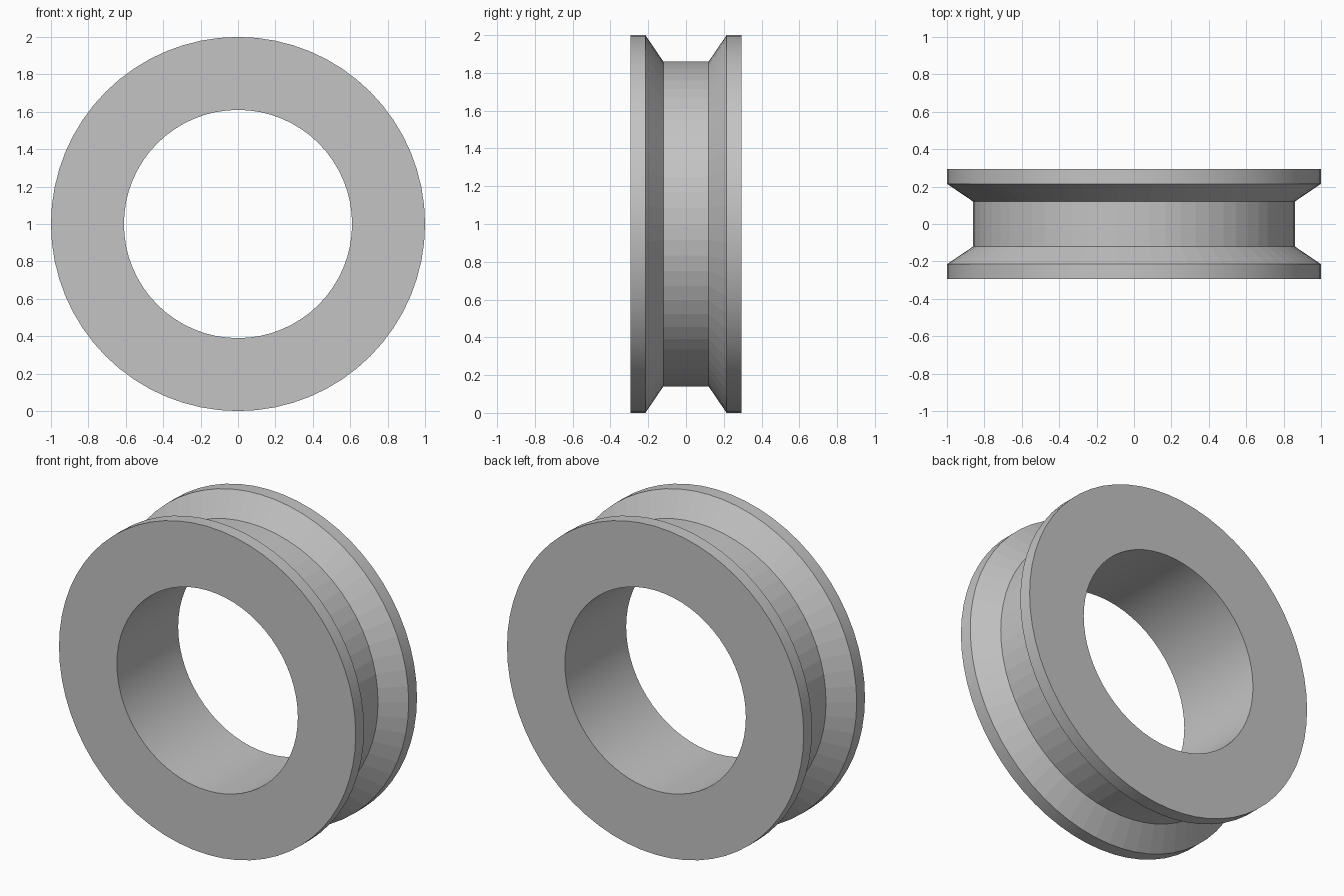
import bpy, bmesh, math
from mathutils import Vector

cube = bpy.data.objects.get("Cube")
if cube:
    bpy.data.objects.remove(cube, do_unlink=True)

SEGMENTS = 64
HOLE, FLOOR, RIM = 0.61, 0.86, 1.0
HALF_FLOOR, HALF_LIP, HALF_WIDTH = 0.12, 0.215, 0.295

# Plain grey material
grey = bpy.data.materials.new("plain grey")
grey.use_nodes = True
colour = (0.55, 0.55, 0.55, 1)
grey.diffuse_color = colour
grey.node_tree.nodes["Principled BSDF"].inputs["Base Color"].default_value = colour

# Half of the cross-section (radius, y), mirrored to a closed loop
half = [(HOLE, HALF_WIDTH), (RIM, HALF_WIDTH), (RIM, HALF_LIP), (FLOOR, HALF_FLOOR)]
profile = half + [(r, -y) for r, y in reversed(half)]

# Spin the section around the axle
bm = bmesh.new()
verts = [bm.verts.new((0, y, r)) for r, y in profile]
edges = [bm.edges.new((a, b)) for a, b in zip(verts, verts[1:] + verts[:1])]
bmesh.ops.spin(bm, geom=verts + edges, cent=(0, 0, 0), axis=(0, 1, 0),
               angle=math.tau, steps=SEGMENTS, use_merge=True)
bmesh.ops.remove_doubles(bm, verts=bm.verts, dist=0.0001)
bmesh.ops.recalc_face_normals(bm, faces=bm.faces)
bmesh.ops.translate(bm, verts=bm.verts, vec=Vector((0, 0, RIM)))

mesh = bpy.data.meshes.new("grooved_wheel")
bm.to_mesh(mesh)
bm.free()
mesh.materials.append(grey)
wheel = bpy.data.objects.new("grooved_wheel", mesh)
bpy.context.collection.objects.link(wheel)

# Smooth rims and hole, faceted groove
bpy.ops.object.select_all(action='DESELECT')
wheel.select_set(True)
bpy.context.view_layer.objects.active = wheel
bpy.ops.object.shade_smooth_by_angle(angle=math.radians(30))
for face in mesh.polygons:
    if abs(face.center.y) < HALF_LIP - 0.01 and (face.center - Vector((0, 0, RIM))).length > FLOOR - 0.05:
        face.use_smooth = False
